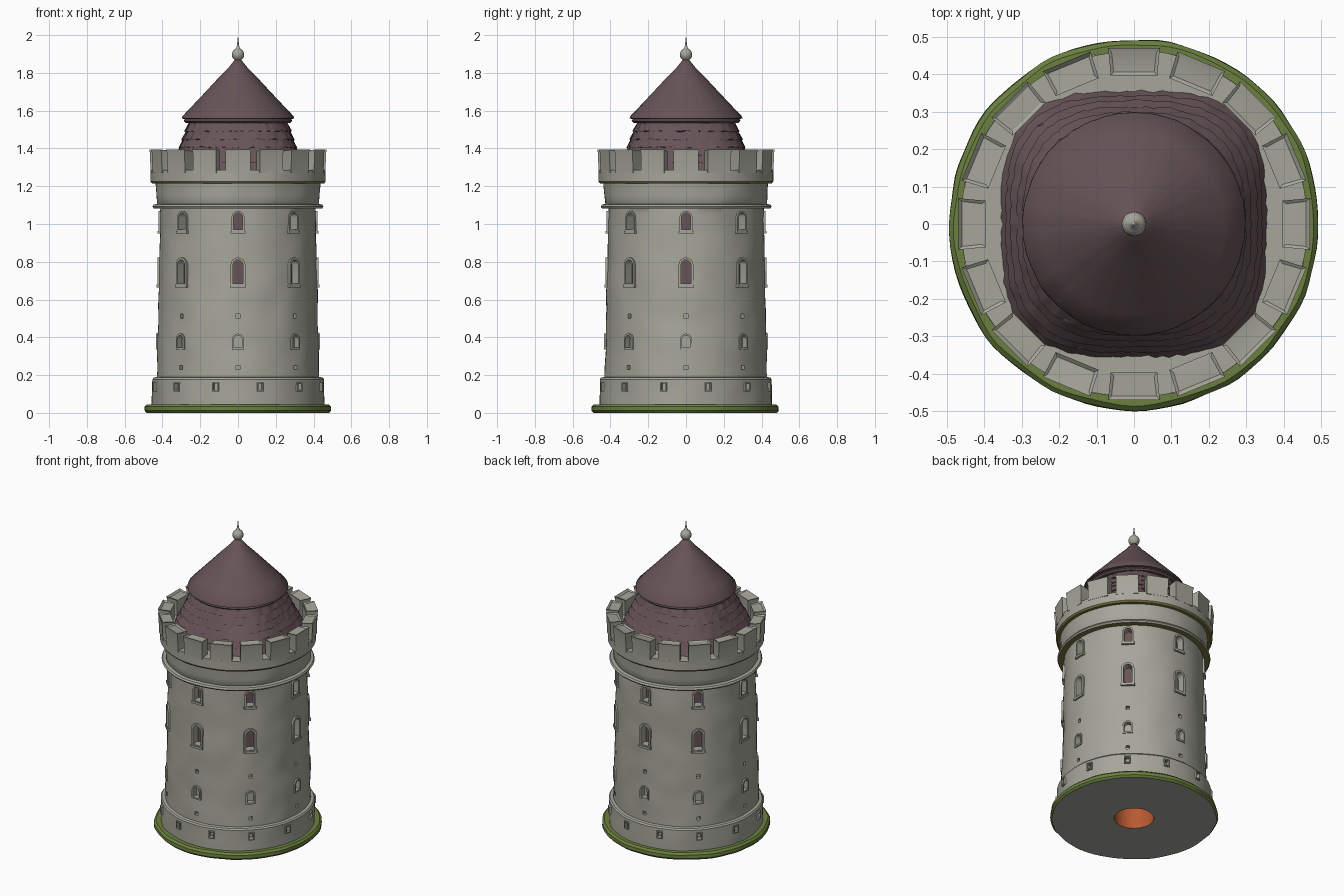
import bpy, bmesh, math, random
from mathutils import Vector, noise

if "Cube" in bpy.data.objects:
    bpy.data.objects.remove(bpy.data.objects["Cube"])

random.seed(4)
TAU = 2 * math.pi


def material(name, col):
    m = bpy.data.materials.new(name)
    m.diffuse_color = (*col, 1)
    m.use_nodes = True
    m.node_tree.nodes["Principled BSDF"].inputs["Base Color"].default_value = m.diffuse_color
    return m


STONE = material("stone", (0.38, 0.38, 0.325))
ROOF = material("roof_plum", (0.135, 0.088, 0.095))
GRASS = material("grass", (0.145, 0.215, 0.05))
ORANGE = material("orange_core", (0.48, 0.10, 0.03))
MOSS = material("moss_underside", (0.20, 0.18, 0.05))


def finish(name, bm, mats, rule=None, angle=35):
    bmesh.ops.recalc_face_normals(bm, faces=bm.faces)
    if rule:
        for f in bm.faces:
            f.material_index = rule(f)
    me = bpy.data.meshes.new(name)
    bm.to_mesh(me)
    bm.free()
    for m in mats:
        me.materials.append(m)
    ob = bpy.data.objects.new(name, me)
    bpy.context.collection.objects.link(ob)
    if angle:
        smooth(ob, angle)
    return ob


def smooth(ob, angle):
    bpy.ops.object.select_all(action='DESELECT')
    ob.select_set(True)
    bpy.context.view_layer.objects.active = ob
    bpy.ops.object.shade_smooth_by_angle(angle=math.radians(angle))


def dense(prof, step=0.035):
    out = [prof[0]]
    for (r0, z0), (r1, z1) in zip(prof, prof[1:]):
        n = max(1, round(abs(z1 - z0) / step))
        out += [(r0 + (r1 - r0) * i / n, z0 + (z1 - z0) * i / n) for i in range(1, n + 1)]
    return out


def lathe(prof, seg, shape=None, closed=False):
    """Revolve (r, z) points; shape(r, angle, z) may alter each point."""
    bm = bmesh.new()
    rings = []
    for r, z in prof:
        if r == 0:
            rings.append([bm.verts.new((0, 0, z))] * seg)
            continue
        ring = []
        for i in range(seg):
            a = TAU * i / seg
            rr, zz = shape(r, a, z) if shape else (r, z)
            ring.append(bm.verts.new((rr * math.cos(a), rr * math.sin(a), zz)))
        rings.append(ring)
    pairs = list(zip(rings, rings[1:]))
    if closed:
        pairs.append((rings[-1], rings[0]))
    for A, B in pairs:
        for i in range(seg):
            j = (i + 1) % seg
            vs = list(dict.fromkeys((A[i], A[j], B[j], B[i])))
            if len(vs) > 2:
                bm.faces.new(vs)
    return bm


def lumpy(amount, scale=7):
    def f(r, a, z):
        if r < 0.3:
            return r, z
        p = Vector((r * math.cos(a), r * math.sin(a), z)) * scale
        return r + amount * noise.noise(p), z
    return f


def wall_r(z):
    return 0.456 if z < 0.185 else 0.43 - 0.02 * (z - 0.185) / 0.9


def arch(w, h, grow=0.0, round_top=True):
    """Window outline around its own bottom centre."""
    w2 = w / 2 + grow
    if not round_top:
        return [(-w2, -grow), (w2, -grow), (w2, h + grow), (-w2, h + grow)]
    spring = h - w / 2
    return [(-w2, -grow), (w2, -grow)] + [
        (w2 * math.cos(math.pi * i / 8), spring + w2 * math.sin(math.pi * i / 8)) for i in range(9)]


def place(bm, pts, a, r, z):
    return [bm.verts.new((math.sin(a) * r + math.cos(a) * u, -math.cos(a) * r + math.sin(a) * u, z + v))
            for u, v in pts]


def walls(bm, A, B):
    for i in range(len(A)):
        j = (i + 1) % len(A)
        bm.faces.new((A[i], A[j], B[j], B[i]))


def prism(bm, pts, a, r0, r1, z):
    A, B = place(bm, pts, a, r0, z), place(bm, pts, a, r1, z)
    bm.faces.new(A)
    bm.faces.new(B)
    walls(bm, A, B)


def frame(bm, inner, outer, a, r0, r1, z):
    L = [place(bm, p, a, r, z) for p, r in ((inner, r0), (outer, r0), (outer, r1), (inner, r1))]
    for k in range(4):
        walls(bm, L[k], L[(k + 1) % 4])


# grassy foot with the open core in its underside
bm = lathe([(0.118, 0), (0.485, 0), (0.495, 0.012), (0.494, 0.033), (0.482, 0.045), (0.118, 0.045)],
           96, lumpy(0.008, 9), True)
finish("grass_base", bm, [GRASS, STONE, ORANGE],
       lambda f: 1 if f.normal.z < -0.8 else
       (2 if f.calc_center_median().xy.length < 0.13 else 0))

# plinth and tapered wall
prof = [(0, 0.26), (0.118, 0.26), (0.118, 0.045), (0.456, 0.045), (0.455, 0.178), (0.448, 0.187),
        (0.43, 0.19), (0.41, 1.085), (0.428, 1.11), (0.437, 1.225), (0, 1.225)]
wall = finish("tower_wall", lathe(dense(prof), 96, lumpy(0.006)), [STONE, ORANGE],
              lambda f: 1 if f.calc_center_median().xy.length < 0.13
              and f.calc_center_median().z < 0.3 else 0, 0)

# windows: bottom z, width, height, arched, frame width, purple inside, count, angle offset
rows = [(0.970, 0.048, 0.090, True, 0.010, True, 8, 0),
        (0.685, 0.052, 0.125, True, 0.013, True, 8, 0),
        (0.500, 0.020, 0.024, False, 0.0, False, 8, 0),
        (0.345, 0.042, 0.065, True, 0.010, False, 8, 0),
        (0.230, 0.022, 0.022, False, 0.0, False, 8, 0),
        (0.120, 0.024, 0.036, False, 0.006, False, 12, TAU / 24)]
cut, frames, panes = bmesh.new(), bmesh.new(), bmesh.new()
for z, w, h, rnd, fw, purple, n, off in rows:
    R = wall_r(z + h / 2)
    depth = 0.045 if purple else 0.025
    for k in range(n):
        a = off + TAU * k / n
        pts = arch(w, h, 0, rnd)
        prism(cut, pts, a, R - depth, R + 0.05, z)
        if fw:
            frame(frames, pts, arch(w, h, fw, rnd), a, R - 0.015, R + 0.009, z)
        if purple:
            prism(panes, arch(w, h, -0.0005, rnd), a, R - depth - 0.002, R - depth + 0.005, z)
        if rnd and z > 0.6:  # projecting sill
            prism(frames, [(-w * .8, -0.02), (w * .8, -0.02), (w * .8, -0.006), (-w * .8, -0.006)],
                  a, R - 0.015, R + 0.014, z)
finish("window_frames", frames, [STONE], None, 30)
finish("window_panes", panes, [ROOF], None, 0)
cutter = finish("window_cutter", cut, [STONE], None, 0)
cutter.hide_render = True
mod = wall.modifiers.new("window_cut", 'BOOLEAN')
mod.operation = 'DIFFERENCE'
mod.solver = 'EXACT'
mod.object = cutter
bpy.context.view_layer.objects.active = wall
bpy.ops.object.modifier_apply(modifier=mod.name)
bpy.data.objects.remove(cutter)
smooth(wall, 35)


def under(f):
    return 1 if f.normal.z < -0.6 else 0


# string course and parapet
bm = lathe([(0.39, 1.083), (0.446, 1.083), (0.452, 1.092), (0.446, 1.103), (0.39, 1.112)],
           96, lumpy(0.004), True)
finish("string_course", bm, [STONE, MOSS], under)
bm = lathe(dense([(0, 1.215), (0.455, 1.215), (0.463, 1.225), (0.463, 1.285), (0, 1.285)]), 96, lumpy(0.003))
finish("parapet", bm, [STONE, MOSS], under)

# sixteen merlons, each with a slightly raised outer lip
bm = bmesh.new()
for k in range(16):
    a = TAU * k / 16
    t = random.uniform(-0.006, 0.006)
    levels = []
    for ri, ro, hw, zi, zo in ((0.398, 0.463, 0.066, 1.27, 1.27), (0.398, 0.466, 0.066, 1.375, 1.375),
                               (0.396, 0.470, 0.069, 1.388 + t, 1.394), (0.406, 0.459, 0.060, 1.384, 1.386 + t)):
        levels.append([place(bm, [(u, 0)], a, r, z)[0]
                       for u, r, z in ((-hw, ro, zo), (hw, ro, zo), (hw * .9, ri, zi), (-hw * .9, ri, zi))])
    for A, B in zip(levels, levels[1:]):
        walls(bm, A, B)
    bm.faces.new(levels[0])
    bm.faces.new(levels[-1])
finish("merlons", bm, [STONE], None, 20)


# lower roof: rounded square, overlapping shingle courses with ragged edges
def squarish(r, a, z):
    n = 3.2 - 0.9 * min(1, max(0, (z - 1.28) / 0.25))
    k = (abs(math.cos(a)) ** n + abs(math.sin(a)) ** n) ** (-1 / n)
    return r * k + random.uniform(-0.003, 0.003), z + random.uniform(-0.005, 0.005)


steps = [(0.350, 1.283), (0.338, 1.325), (0.325, 1.365), (0.308, 1.405), (0.293, 1.447), (0.277, 1.49), (0.262, 1.535)]
prof = [(0.3, 1.27)]
for (r0, z0), (r1, z1) in zip(steps, steps[1:]):
    prof += [(r0 + 0.005, z0), (r1 - 0.004, z1 + 0.002)]
prof += [(0.262, 1.548), (0, 1.548)]
finish("lower_roof", lathe(prof, 120, squarish), [ROOF], None, 40)


# upper cone roof with a thin double eave
def streaky(r, a, z):
    return r * (1 + 0.012 * noise.noise(Vector((math.cos(a) * 14, math.sin(a) * 14, z * 2)))), z


prof = [(0, 1.536), (0.278, 1.536), (0.288, 1.545), (0.282, 1.556), (0.298, 1.558), (0.297, 1.568),
        (0.24, 1.628), (0.175, 1.697), (0.11, 1.767), (0.05, 1.828), (0.015, 1.872), (0, 1.876)]
finish("upper_roof", lathe(prof, 96, streaky), [ROOF], None, 40)

# ball and spike finial
ball = [(0.033 * math.sin(math.pi * i / 10), 1.897 - 0.033 * math.cos(math.pi * i / 10)) for i in range(1, 10)]
prof = [(0, 1.85), (0.018, 1.852), (0.014, 1.866)] + ball[1:-1] + [(0.009, 1.932), (0.005, 1.95), (0, 2.0)]
finish("finial", lathe(prof, 20), [STONE], None, 40)
